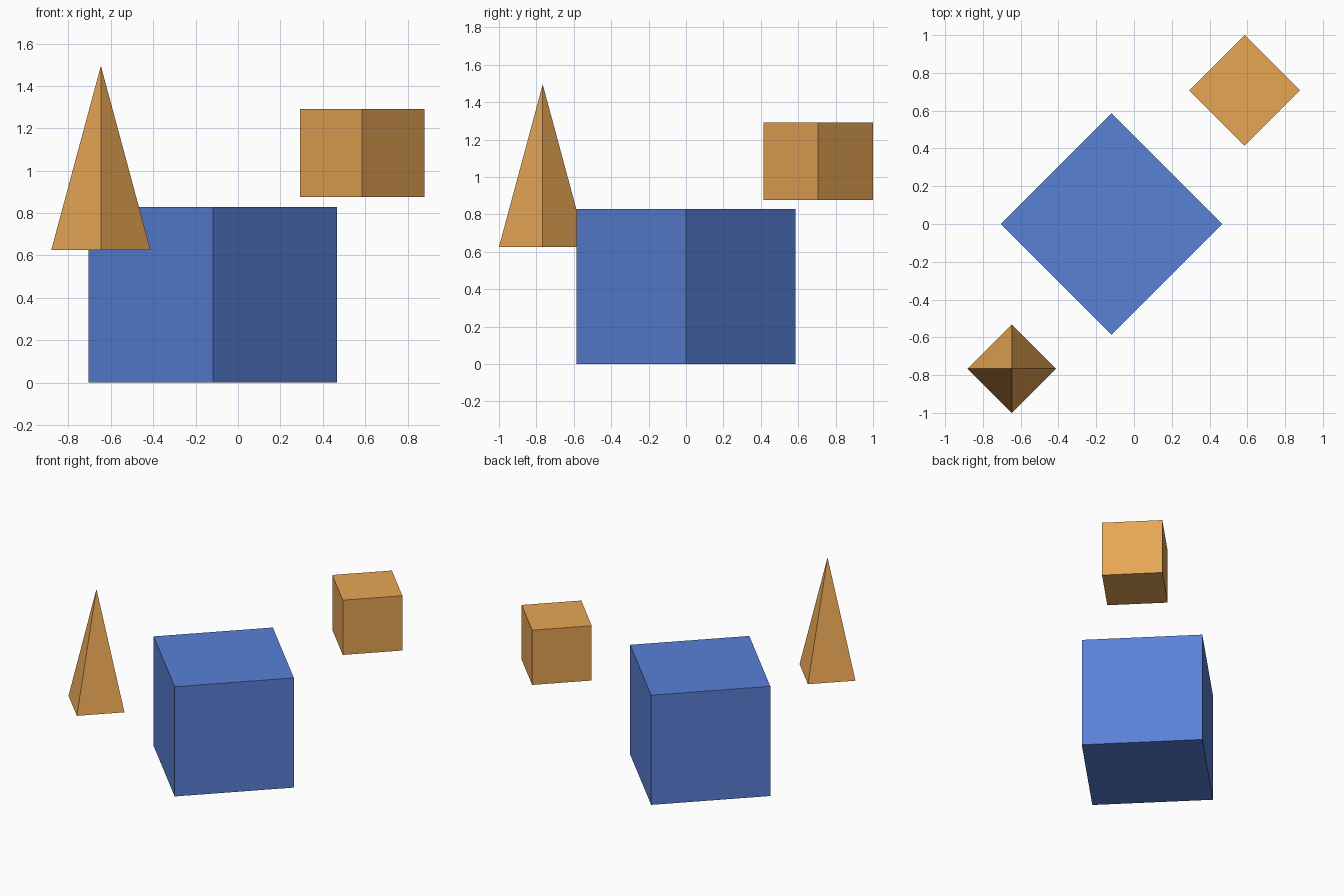
import bpy
from math import pi

if "Cube" in bpy.data.objects:
    bpy.data.objects.remove(bpy.data.objects["Cube"])


def diamond_prism(name, x, y, z0, z1, r_bottom, r_top, mat):
    """Four-sided solid with its corners on the x and y axes."""
    bpy.ops.mesh.primitive_cone_add(
        vertices=4, radius1=r_bottom, radius2=r_top, depth=z1 - z0,
        location=(x, y, (z0 + z1) / 2), rotation=(0, 0, pi / 2))
    obj = bpy.context.object
    obj.name = name
    obj.data.materials.append(mat)
    return obj


def material(name, color):
    mat = bpy.data.materials.new(name)
    mat.diffuse_color = color
    mat.use_nodes = True
    mat.node_tree.nodes["Principled BSDF"].inputs["Base Color"].default_value = mat.diffuse_color
    return mat


blue = material("blue", (0.10, 0.22, 0.68, 1))
orange = material("orange", (0.80, 0.38, 0.09, 1))

# Large cube on the ground, turned 45 degrees
diamond_prism("large_cube", -0.119, 0, 0, 0.829, 0.586, 0.586, blue)

# Small raised cube at the back right
diamond_prism("small_cube", 0.586, 0.707, 0.876, 1.290, 0.293, 0.293, orange)

# Tall raised pyramid at the front left
diamond_prism("pyramid", -0.647, -0.766, 0.626, 1.495, 0.234, 0, orange)
